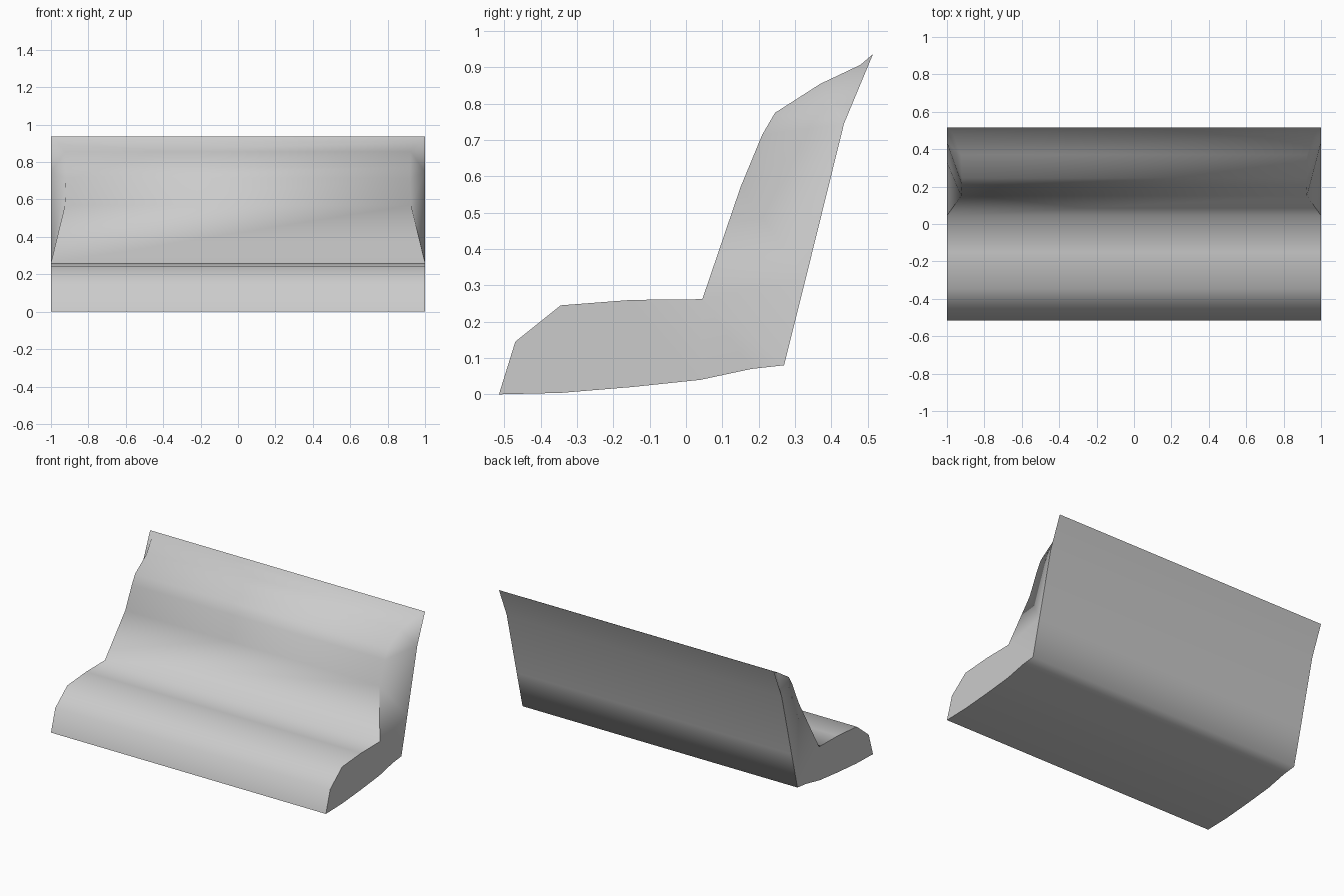
import bpy, bmesh, math

if "Cube" in bpy.data.objects:
    bpy.data.objects.remove(bpy.data.objects["Cube"])

# Cross-sections along the bench: upper/front point, its end inset, lower/back point
# (y, z, inset, y, z); repeated points collapse into fans
stations = [
    (-.515, 0, 0, -.515, 0),
    (-.47, .145, 0, -.345, .004),
    (-.345, .245, 0, -.345, .004),
    (-.15, .26, 0, -.15, .02),
    (.045, .262, 0, .04, .04),
    (.045, .262, 0, .18, .07),
    (.045, .262, 0, .27, .08),
    (.15, .57, .075, .33, .32),
    (.21, .715, .08, .435, .745),
    (.245, .775, .08, .435, .745),
    (.37, .855, .075, .435, .745),
    (.48, .907, .035, .435, .745),
    (.515, .937, 0, .515, .937),
]

bm = bmesh.new()
rows = []
for ty, tz, inset, by, bz in stations:
    w = 1 - inset
    rows.append([bm.verts.new(p) for p in
                 ((-w, ty, tz), (w, ty, tz), (1, by, bz), (-1, by, bz))])

# Skin the cushion surface, underside, back and both shaped ends
for a, b in zip(rows, rows[1:]):
    for i in range(4):
        j = (i + 1) % 4
        bm.faces.new((a[i], a[j], b[j], b[i]))
bmesh.ops.remove_doubles(bm, verts=bm.verts, dist=0.0005)
bmesh.ops.dissolve_degenerate(bm, edges=bm.edges, dist=0.0005)
bmesh.ops.recalc_face_normals(bm, faces=bm.faces)

mesh = bpy.data.meshes.new("sofa_cushion")
bm.to_mesh(mesh)
bm.free()
sofa = bpy.data.objects.new("sofa_cushion", mesh)
bpy.context.collection.objects.link(sofa)

# Soft shading along the profile, crisp end rims
bpy.context.view_layer.objects.active = sofa
sofa.select_set(True)
bpy.ops.object.shade_smooth_by_angle(angle=math.radians(75))
